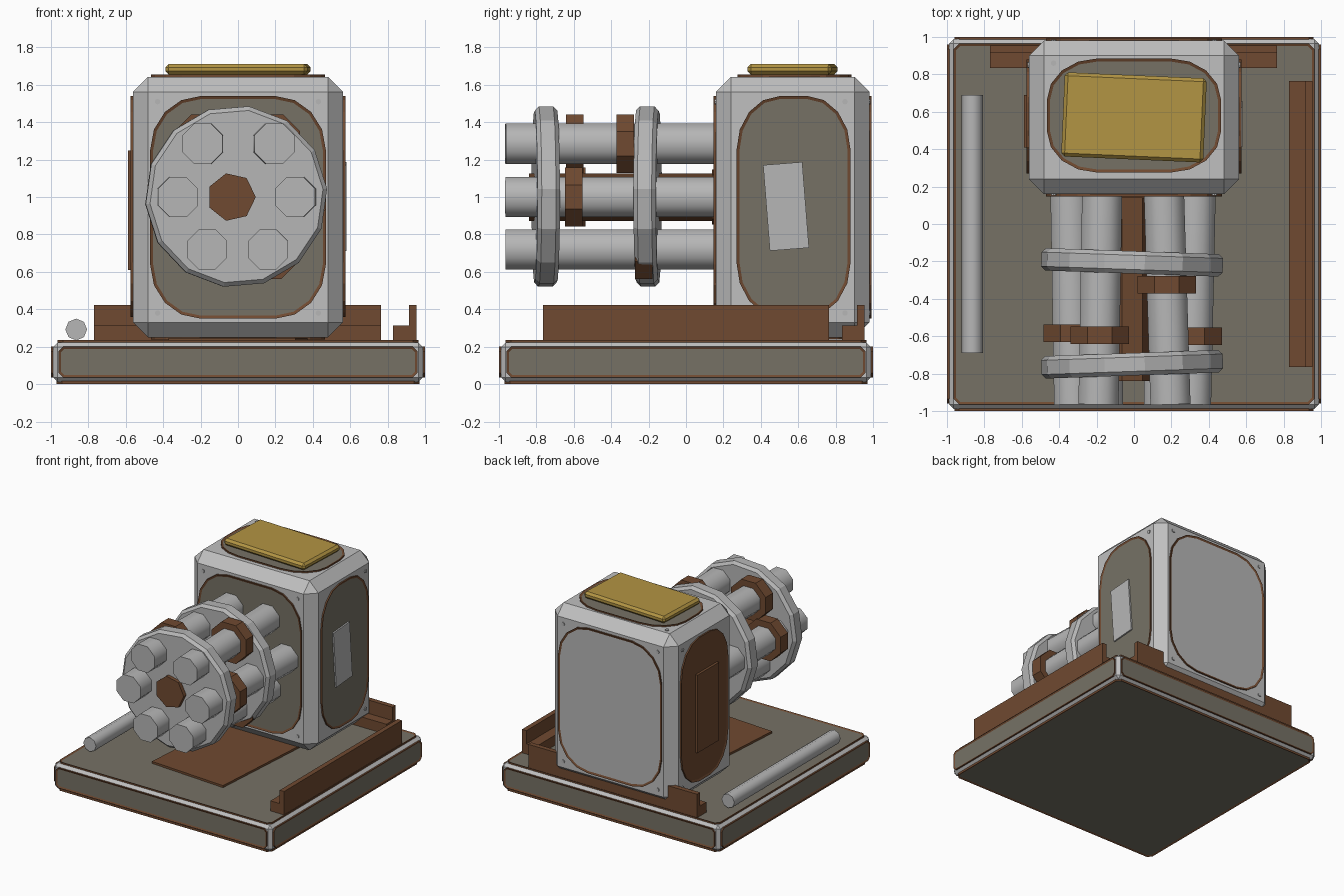
import bpy, bmesh, math
from mathutils import Vector, Matrix

if "Cube" in bpy.data.objects:
    bpy.data.objects.remove(bpy.data.objects["Cube"])


def mat(name, r, g, b):
    m = bpy.data.materials.new(name)
    m.diffuse_color = tuple((c / 255) ** 2.2 for c in (r, g, b)) + (1,)
    m.use_nodes = True
    m.node_tree.nodes["Principled BSDF"].inputs["Base Color"].default_value = m.diffuse_color
    return m


FRAME = mat("light grey frame", 190, 190, 190)
METAL = mat("grey metal", 181, 181, 181)
OLIVE = mat("olive grey", 117, 113, 101)
BROWN = mat("rust brown", 111, 75, 52)
GOLD = mat("dull gold", 177, 147, 69)


def finish(bm, name, *mats):
    bmesh.ops.recalc_face_normals(bm, faces=bm.faces)
    me = bpy.data.meshes.new(name)
    bm.to_mesh(me)
    bm.free()
    for m in mats:
        me.materials.append(m)
    ob = bpy.data.objects.new(name, me)
    bpy.context.collection.objects.link(ob)
    return ob


def box(name, m, lo, hi, bevel=0, rot=None):
    """Box between two corners, optionally chamfered and turned about its centre."""
    lo, hi = Vector(lo), Vector(hi)
    bm = bmesh.new()
    bmesh.ops.create_cube(bm, size=1)
    bmesh.ops.scale(bm, vec=hi - lo, verts=bm.verts)
    if bevel:
        bmesh.ops.bevel(bm, geom=bm.edges[:], offset=bevel, segments=1, affect='EDGES')
    if rot:
        bmesh.ops.rotate(bm, matrix=Matrix.Rotation(math.radians(rot[0]), 3, rot[1]), verts=bm.verts)
    bmesh.ops.translate(bm, vec=(lo + hi) / 2, verts=bm.verts)
    return finish(bm, name, m)


def rod(name, m, a, b, r, sides, smooth=False, chamfer=0, spin=0):
    """Prism with regular ends running from a to b."""
    a, b = Vector(a), Vector(b)
    bm = bmesh.new()
    bmesh.ops.create_cone(bm, cap_ends=True, segments=sides, radius1=r, radius2=r, depth=(b - a).length)
    if chamfer:
        rim = [e for e in bm.edges if any(len(f.verts) > 4 for f in e.link_faces)]
        bmesh.ops.bevel(bm, geom=rim, offset=chamfer, segments=1, affect='EDGES')
    for f in bm.faces:
        f.smooth = smooth and len(f.verts) == 4
    q = (b - a).to_track_quat('Z', 'Y').to_matrix() @ Matrix.Rotation(math.radians(spin), 3, 'Z')
    bmesh.ops.rotate(bm, matrix=q, verts=bm.verts)
    bmesh.ops.translate(bm, vec=(a + b) / 2, verts=bm.verts)
    return finish(bm, name, m)


def panel(name, m, centre, u, v, w, h, rx, ry, segs, ring=0.016, lift=0.012):
    """Round-cornered plate with a raised brown rim and a slightly sunk centre."""
    c, u, v = Vector(centre), Vector(u), Vector(v)
    n = u.cross(v)
    bm = bmesh.new()
    pts = []
    for k, (sx, sy) in enumerate([(1, 1), (-1, 1), (-1, -1), (1, -1)]):
        for i in range(segs + 1):
            t = math.pi / 2 * (k + i / segs)
            x = sx * (w / 2 - rx) + rx * math.cos(t)
            y = sy * (h / 2 - ry) + ry * math.sin(t)
            pts.append(bm.verts.new(c + u * x + v * y - n * 0.005))
    face = bm.faces.new(pts)
    top = bmesh.ops.extrude_face_region(bm, geom=[face])['geom']
    bmesh.ops.translate(bm, vec=n * (lift + 0.005), verts=[g for g in top if isinstance(g, bmesh.types.BMVert)])
    cap = [g for g in top if isinstance(g, bmesh.types.BMFace)]
    bmesh.ops.recalc_face_normals(bm, faces=bm.faces)
    bmesh.ops.inset_region(bm, faces=cap, thickness=ring, use_even_offset=True)
    cap[0].material_index = 1
    bmesh.ops.translate(bm, vec=n * -0.006, verts=cap[0].verts)
    return finish(bm, name, BROWN, m)


X, Y, Z = Vector((1, 0, 0)), Vector((0, 1, 0)), Vector((0, 0, 1))

# Base slab with rimmed panels on every side
box("base_slab", FRAME, (-0.988, -0.988, 0.012), (0.988, 0.988, 0.223), 0.024)
for nm, u in (("front", X), ("right", Y), ("back", -X), ("left", -Y)):
    n = u.cross(Z)
    panel("base_panel_" + nm, OLIVE, n * 0.988 + Z * 0.118, u, Z, 1.92, 0.165, 0.025, 0.025, 1, 0.013)
panel("base_panel_top", OLIVE, (0, 0, 0.223), X, Y, 1.93, 1.93, 0.03, 0.03, 1, 0.014)
panel("base_panel_bottom", OLIVE, (0, 0, 0.012), X, -Y, 1.94, 1.94, 0.03, 0.03, 1, 0.014)

# Housing block with rimmed panels
box("housing", FRAME, (-0.562, 0.16, 0.25), (0.562, 0.98, 1.643), 0.08)
panel("housing_panel_front", OLIVE, (0, 0.16, 0.945), X, Z, 0.94, 1.19, 0.27, 0.29, 4)
panel("housing_panel_back", METAL, (0, 0.98, 0.945), -X, Z, 0.94, 1.19, 0.27, 0.29, 4)
panel("housing_panel_right", OLIVE, (0.562, 0.575, 0.95), Y, Z, 0.61, 1.18, 0.23, 0.29, 4)
panel("housing_panel_left", BROWN, (-0.562, 0.575, 0.95), -Y, Z, 0.61, 1.18, 0.23, 0.29, 4)
panel("housing_panel_top", OLIVE, (0, 0.58, 1.643), X, Y, 0.93, 0.61, 0.27, 0.22, 4)
panel("housing_panel_bottom", OLIVE, (0, 0.575, 0.25), X, -Y, 0.93, 0.61, 0.27, 0.22, 4)

# Plates fixed on the housing
box("top_plate", GOLD, (-0.38, 0.345, 1.655), (0.38, 0.795, 1.712), 0.018, (-2.5, 'Z'))
box("right_plate", METAL, (0.56, 0.43, 0.72), (0.58, 0.64, 1.18), 0, (4.5, 'X'))
box("left_plate", BROWN, (-0.588, 0.41, 0.61), (-0.56, 0.69, 1.25))

# Small bolts near the face corners
for z in (0.38, 1.51):
    for x in (-0.43, 0.43):
        rod("front_bolt", METAL, (x, 0.17, z), (x, 0.153, z), 0.015, 8)
        rod("back_bolt", METAL, (x, 0.97, z), (x, 0.987, z), 0.015, 8)
    for s in (-1, 1):
        rod("side_bolt", METAL, (s * 0.55, 0.85, z), (s * 0.569, 0.85, z), 0.015, 8)
rod("top_bolt", METAL, (-0.43, 0.86, 1.63), (-0.43, 0.86, 1.65), 0.015, 8)

# Cluster of six barrels: (front x, back x, z, collar y or None)
barrels = [(-0.19, -0.17, 1.285, -0.595), (0.195, 0.16, 1.285, -0.325),
           (0.305, 0.33, 1.0, -0.6), (0.16, 0.17, 0.72, -0.225),
           (-0.165, -0.17, 0.72, None), (-0.32, -0.34, 1.0, -0.585)]
for x0, x1, z, cy in barrels:
    rod("barrel", METAL, (x0, -0.965, z), (x1, 0.18, z), 0.116, 8, True, spin=22.5)
    if cy is not None:
        xc = x0 + (x1 - x0) * (cy + 0.965) / 1.145
        rod("barrel_collar", BROWN, (xc, cy - 0.047, z), (xc, cy + 0.047, z), 0.17, 8, spin=22.5)

# Central axle
rod("axle", BROWN, (-0.035, -0.84, 1.0), (-0.035, 0.17, 1.0), 0.13, 7, spin=90)
rod("axle_flange", BROWN, (-0.03, 0.14, 1.0), (-0.03, 0.17, 1.0), 0.15, 7, spin=90)

# Two carrier discs, each slightly askew
for y, slope in ((-0.75, 0.035), (-0.205, -0.035)):
    d = Vector((-slope, 1, 0)) * 0.06
    c = Vector((-0.01, y, 1.003))
    rod("carrier_disc", METAL, c - d, c + d, 0.487, 14, chamfer=0.022, spin=8)

# Stepped rails at the back and right edges
box("back_rail_foot", BROWN, (-0.77, 0.835, 0.225), (0.765, 0.955, 0.312))
box("back_rail_lip", BROWN, (-0.77, 0.915, 0.225), (0.765, 0.955, 0.422))
box("right_rail_foot", BROWN, (0.83, -0.765, 0.225), (0.955, 0.765, 0.312))
box("right_rail_lip", BROWN, (0.915, -0.765, 0.225), (0.955, 0.765, 0.422))

# Loose rod and flat sheet lying on the base
rod("loose_rod", METAL, (-0.865, -0.69, 0.292), (-0.865, 0.69, 0.292), 0.058, 8, True)
box("floor_sheet", BROWN, (-0.34, -0.61, 0.225), (0.34, 0.33, 0.246), 0, (-4, 'Z'))
